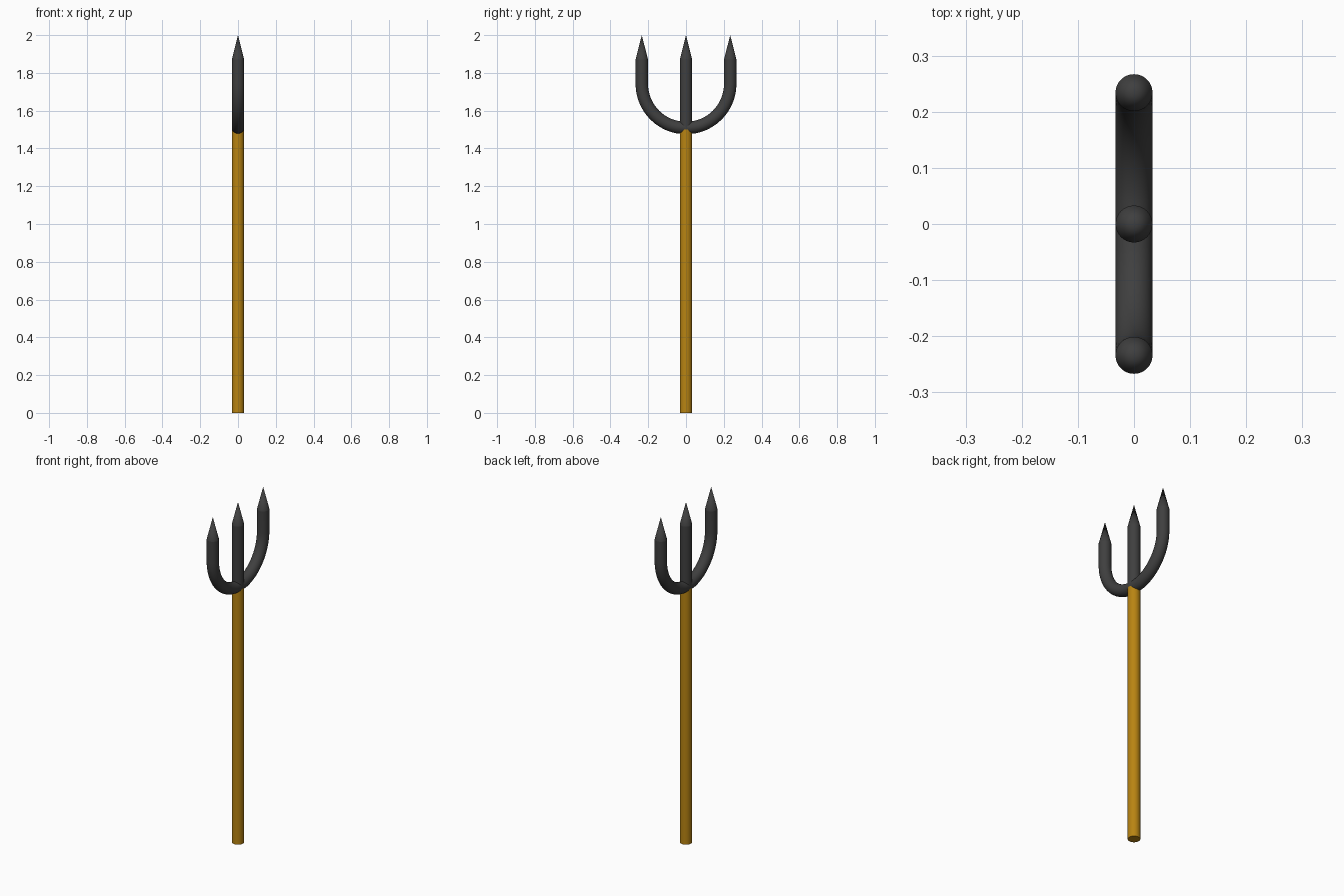
import bpy, bmesh
from math import pi, sin, cos, radians
from mathutils import Vector

if "Cube" in bpy.data.objects:
    bpy.data.objects.remove(bpy.data.objects["Cube"])

R = 0.033        # rod radius
SPREAD = 0.234   # outer prong offset
FORK_Z = 1.508   # centre line height at the bottom of the fork
SHOULDER_Z, TIP_Z = 1.87, 2.0
SIDES = 32


def material(name, color):
    m = bpy.data.materials.new(name)
    m.diffuse_color = color
    m.use_nodes = True
    m.node_tree.nodes["Principled BSDF"].inputs["Base Color"].default_value = m.diffuse_color
    return m


wood = material("wood", (0.48, 0.23, 0.006, 1))
iron = material("iron", (0.05, 0.05, 0.05, 1))


def rod(name, stations, mat, pointed=False):
    """Sweep a circle in the yz plane through (y, z, tilt); tilt 0 runs along +y, 90 degrees up."""
    bm = bmesh.new()
    rings = []
    for y, z, tilt in stations:
        side = Vector((0, -sin(tilt), cos(tilt)))
        rings.append([bm.verts.new(Vector((0, y, z)) + R * (Vector((1, 0, 0)) * cos(a) + side * sin(a)))
                      for a in (2 * pi * i / SIDES for i in range(SIDES))])
    for a, b in zip(rings, rings[1:]):
        for i in range(SIDES):
            j = (i + 1) % SIDES
            bm.faces.new((a[i], a[j], b[j], b[i]))
    bm.faces.new(rings[0])
    if pointed:
        tip = bm.verts.new((0, stations[-1][0], TIP_Z))
        for i in range(SIDES):
            bm.faces.new((rings[-1][i], rings[-1][(i + 1) % SIDES], tip))
    else:
        bm.faces.new(rings[-1])
    bmesh.ops.recalc_face_normals(bm, faces=bm.faces)
    mesh = bpy.data.meshes.new(name)
    bm.to_mesh(mesh)
    bm.free()
    mesh.materials.append(mat)
    ob = bpy.data.objects.new(name, mesh)
    bpy.context.collection.objects.link(ob)
    bpy.ops.object.select_all(action='DESELECT')
    ob.select_set(True)
    bpy.context.view_layer.objects.active = ob
    bpy.ops.object.shade_smooth_by_angle(angle=radians(12))
    return ob


# wooden handle
rod("handle", [(0, 0, pi / 2), (0, 1.5, pi / 2)], wood)

# straight middle prong
rod("middle_prong", [(0, 1.5, pi / 2), (0, SHOULDER_Z, pi / 2)], iron, pointed=True)

# curved outer prongs: quarter circle, straight run, point; inner end cut at a slant
STEPS = 16
arc = [(SPREAD * sin(t), FORK_Z + SPREAD * (1 - cos(t)), t)
       for t in (pi / 2 * i / STEPS for i in range(1, STEPS + 1))]
path = [(0, FORK_Z, radians(20))] + arc[1:] + [(SPREAD, SHOULDER_Z, pi / 2)]
rod("right_prong", path, iron, pointed=True)
rod("left_prong", [(-y, z, pi - t) for y, z, t in path], iron, pointed=True)
